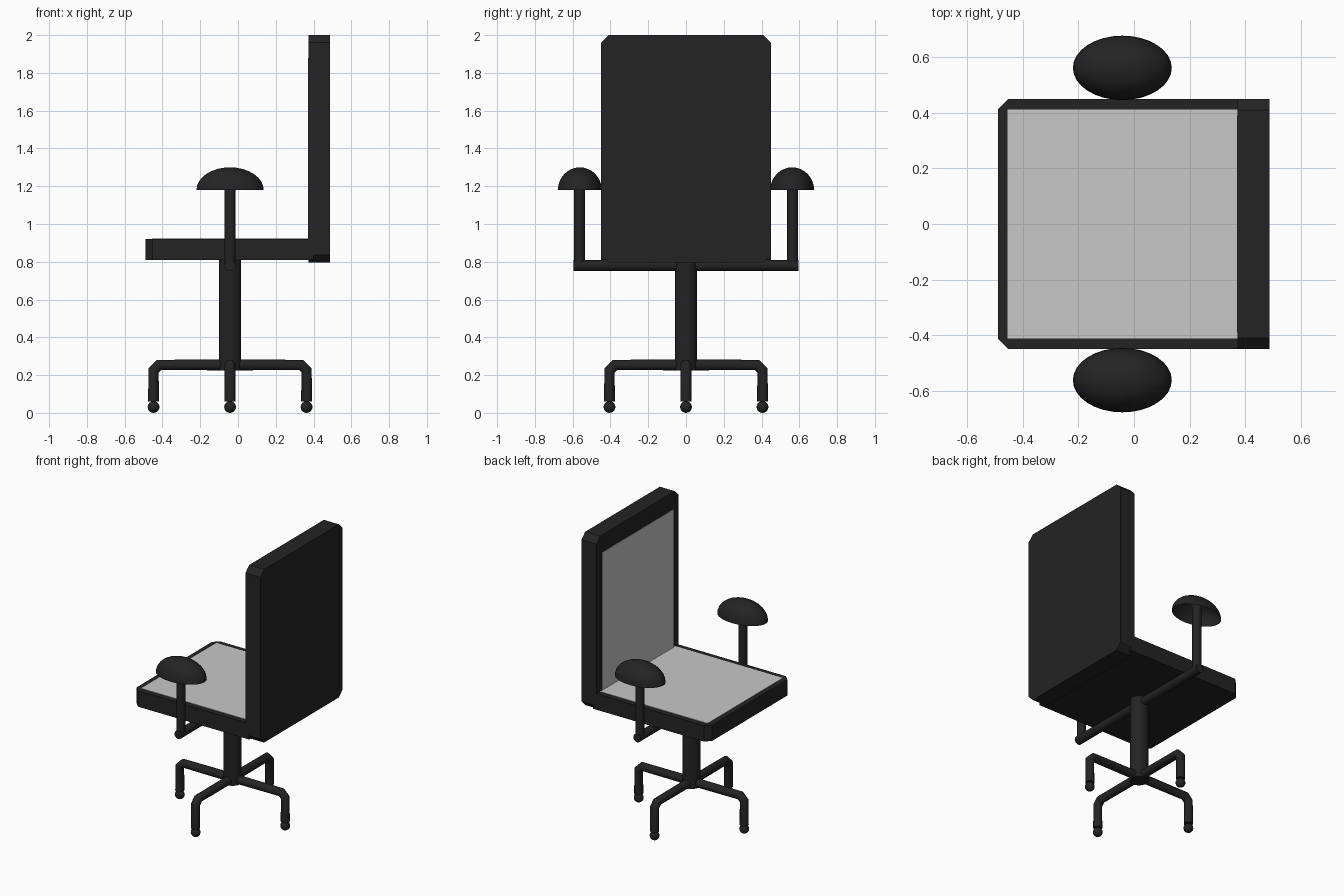
import bpy, bmesh, math
from mathutils import Matrix, Vector

if "Cube" in bpy.data.objects:
    bpy.data.objects.remove(bpy.data.objects["Cube"])

CX = -0.042  # column axis


def material(name, v):
    m = bpy.data.materials.new(name)
    m.diffuse_color = (v, v, v, 1)
    m.use_nodes = True
    m.node_tree.nodes["Principled BSDF"].inputs["Base Color"].default_value = m.diffuse_color
    return m


DARK = material("dark plastic", 0.017)
GREY = material("light grey fabric", 0.58)


def finish(bm, name, mat, smooth=False):
    bmesh.ops.recalc_face_normals(bm, faces=bm.faces)
    me = bpy.data.meshes.new(name)
    bm.to_mesh(me)
    bm.free()
    me.materials.append(mat)
    ob = bpy.data.objects.new(name, me)
    bpy.context.collection.objects.link(ob)
    if smooth:
        bpy.ops.object.select_all(action='DESELECT')
        ob.select_set(True)
        bpy.context.view_layer.objects.active = ob
        bpy.ops.object.shade_smooth_by_angle(angle=math.radians(35))
    return ob


def prism(name, outline, offset, mat):
    """Extrude a closed 3D outline by an offset vector."""
    bm = bmesh.new()
    f = bm.faces.new([bm.verts.new(p) for p in outline])
    ext = bmesh.ops.extrude_face_region(bm, geom=[f])
    vs = [g for g in ext["geom"] if isinstance(g, bmesh.types.BMVert)]
    bmesh.ops.translate(bm, verts=vs, vec=offset)
    return finish(bm, name, mat)


def rod(name, a, b, r, seg=24):
    a, b = Vector(a), Vector(b)
    bm = bmesh.new()
    rot = (b - a).to_track_quat('Z', 'Y').to_matrix().to_4x4()
    bmesh.ops.create_cone(bm, cap_ends=True, segments=seg, radius1=r, radius2=r,
                          depth=(b - a).length,
                          matrix=Matrix.Translation((a + b) / 2) @ rot)
    return finish(bm, name, DARK, True)


def tube(name, pts, r):
    """Round tube along a straight-segment path."""
    cu = bpy.data.curves.new(name, 'CURVE')
    cu.dimensions = '3D'
    cu.bevel_depth, cu.bevel_resolution, cu.use_fill_caps = r, 4, True
    sp = cu.splines.new('POLY')
    sp.points.add(len(pts) - 1)
    for p, q in zip(sp.points, pts):
        p.co = (*q, 1)
    cu.materials.append(DARK)
    ob = bpy.data.objects.new(name, cu)
    bpy.context.collection.objects.link(ob)
    bpy.ops.object.select_all(action='DESELECT')
    ob.select_set(True)
    bpy.context.view_layer.objects.active = ob
    bpy.ops.object.convert(target='MESH')
    bpy.ops.object.shade_smooth_by_angle(angle=math.radians(35))


# seat with clipped front corners, and its fabric plate
c = 0.037
prism("seat", [(-0.49, -0.45 + c, 0.81), (-0.49 + c, -0.45, 0.81), (0.40, -0.45, 0.81),
               (0.40, 0.45, 0.81), (-0.49 + c, 0.45, 0.81), (-0.49, 0.45 - c, 0.81)],
      (0, 0, 0.11), DARK)
prism("seat_cushion", [(-0.455, -0.413, 0.919), (0.373, -0.413, 0.919),
                       (0.373, 0.413, 0.919), (-0.455, 0.413, 0.919)],
      (0, 0, 0.004), GREY)

# backrest with four clipped corners, and its fabric plate
d, lo, hi = 0.04, 0.797, 2.0
prism("backrest", [(0.373, y, z) for y, z in (
    (-0.45 + d, lo), (0.45 - d, lo), (0.45, lo + d), (0.45, hi - d),
    (0.45 - d, hi), (-0.45 + d, hi), (-0.45, hi - d), (-0.45, lo + d))],
      (0.115, 0, 0), DARK)
prism("back_cushion", [(0.374, -0.39, 0.915), (0.374, 0.39, 0.915),
                       (0.374, 0.39, 1.88), (0.374, -0.39, 1.88)],
      (-0.004, 0, 0), GREY)

# column and arm crossbar
rod("column", (CX, 0, 0.225), (CX, 0, 0.815), 0.058, 32)
rod("arm_crossbar", (CX, -0.596, 0.78), (CX, 0.596, 0.78), 0.029)

# arm posts and hollow domed armrests
for s, side in ((-1, "right"), (1, "left")):
    rod(side + "_arm_post", (CX, s * 0.565, 0.78), (CX, s * 0.565, 1.285), 0.029)
    bm = bmesh.new()
    bmesh.ops.create_uvsphere(bm, u_segments=32, v_segments=16, radius=1)
    bmesh.ops.delete(bm, geom=[v for v in bm.verts if v.co.z < -0.01], context='VERTS')
    bmesh.ops.transform(bm, verts=bm.verts,
                        matrix=Matrix.Translation((CX, s * 0.562, 1.18))
                        @ Matrix.Diagonal((0.178, 0.116, 0.12, 1)))
    finish(bm, side + "_armrest", DARK, True)

# four bent legs with ball feet
for i in range(4):
    u = Vector((round(math.cos(i * math.pi / 2)), round(math.sin(i * math.pi / 2)), 0))
    o = Vector((CX, 0, 0))
    path = [o + u * r + Vector((0, 0, z))
            for r, z in ((0, 0.254), (0.376, 0.254), (0.405, 0.225), (0.405, 0.06))]
    tube(f"leg_{i + 1}", path, 0.029)
    bm = bmesh.new()
    bmesh.ops.create_uvsphere(bm, u_segments=20, v_segments=12, radius=0.031,
                              matrix=Matrix.Translation(o + u * 0.405 + Vector((0, 0, 0.031))))
    finish(bm, f"foot_ball_{i + 1}", DARK, True)
